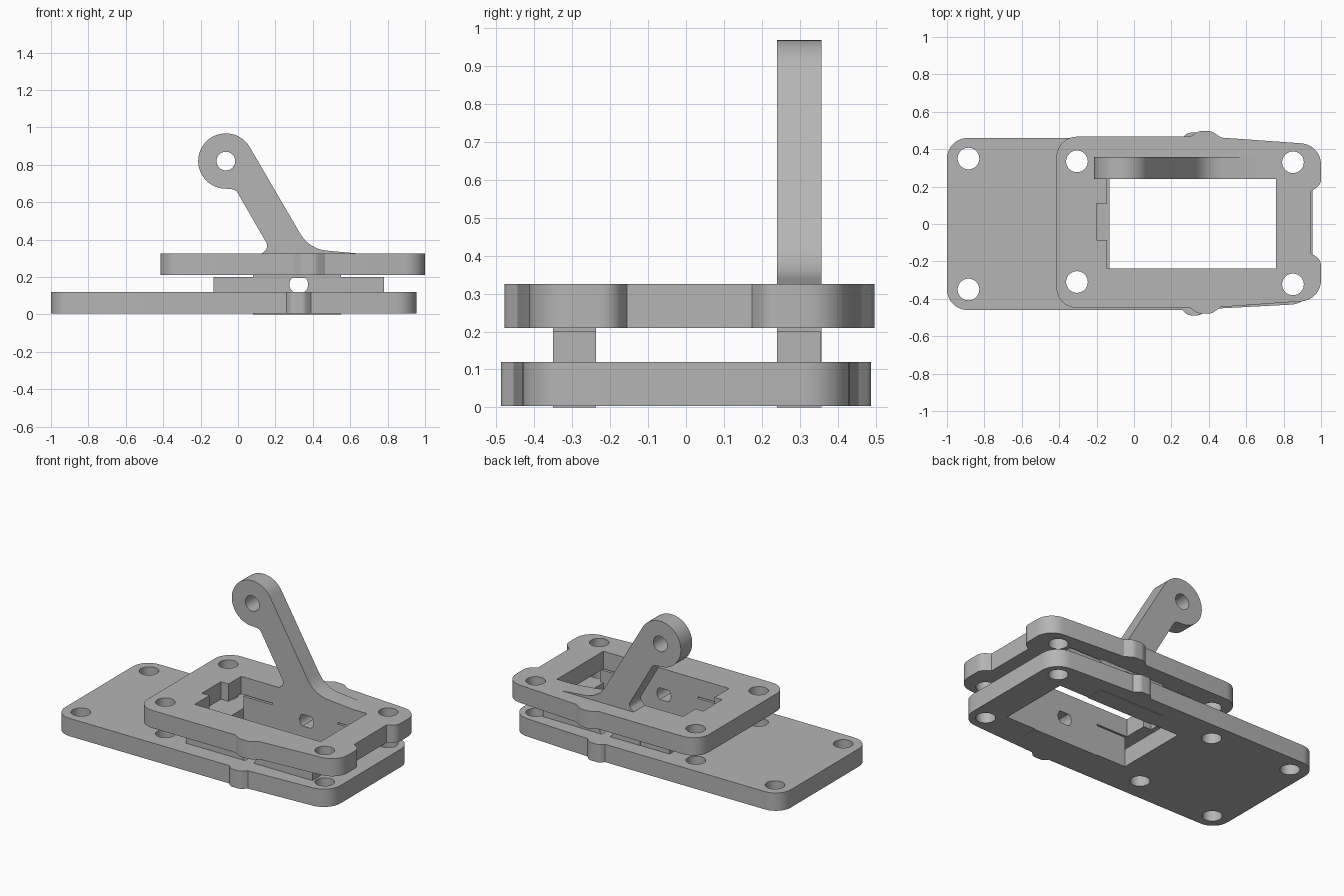
import bpy, bmesh, math
from mathutils import Vector

if "Cube" in bpy.data.objects:
    bpy.data.objects.remove(bpy.data.objects["Cube"], do_unlink=True)

grey = bpy.data.materials.new("plain_grey")
colour = (0.46, 0.46, 0.46, 1)
grey.diffuse_color = colour
grey.use_nodes = True
grey.node_tree.nodes["Principled BSDF"].inputs["Base Color"].default_value = colour


def arc(x, y, r, start=0, end=360, steps=32):
    """Points along a circular arc, angles in degrees."""
    angles = [math.radians(start + (end - start) * i / steps) for i in range(steps + 1)]
    return [(x + r * math.cos(a), y + r * math.sin(a)) for a in angles]


def circle(x, y, r):
    return arc(x, y, r)[:-1]


def rect(x0, x1, y0, y1):
    return [(x0, y0), (x1, y0), (x1, y1), (x0, y1)]


def rounded(corners, steps=8):
    """Closed outline; corners given as (x, y, radius) are filleted."""
    out = []
    for i, c in enumerate(corners):
        p = Vector(c[:2])
        if len(c) < 3 or c[2] == 0:
            out.append(tuple(p))
            continue
        a = Vector(corners[i - 1][:2]) - p
        b = Vector(corners[(i + 1) % len(corners)][:2]) - p
        half = a.angle(b) / 2
        reach = min(c[2] / math.tan(half), a.length * 0.49, b.length * 0.49)
        r = reach * math.tan(half)
        centre = p + (a.normalized() + b.normalized()).normalized() * (r / math.sin(half))
        start = p + a.normalized() * reach - centre
        end = p + b.normalized() * reach - centre
        sweep = math.atan2(start.x * end.y - start.y * end.x, start.dot(end))
        base = math.atan2(start.y, start.x)
        for k in range(steps + 1):
            t = base + sweep * k / steps
            out.append((centre.x + r * math.cos(t), centre.y + r * math.sin(t)))
    return out


def mirrored(half, mid):
    """Close a back-half outline by mirroring it to the front."""
    back = [(x, mid + y, r) for x, y, r in half]
    front = [(x, mid - y, r) for x, y, r in reversed(half)]
    return back + front


def slab(name, loops, low, high, upright=False):
    """Extrude an outline with holes along z, or along y when upright."""
    curve = bpy.data.curves.new(name, 'CURVE')
    curve.dimensions = '2D'
    curve.fill_mode = 'BOTH'
    curve.extrude = (high - low) / 2
    for loop in loops:
        spline = curve.splines.new('POLY')
        spline.points.add(len(loop) - 1)
        for point, (x, y) in zip(spline.points, loop):
            point.co = (x, y, 0, 1)
        spline.use_cyclic_u = True
    obj = bpy.data.objects.new(name, curve)
    bpy.context.collection.objects.link(obj)
    middle = (low + high) / 2
    if upright:
        obj.rotation_euler.x = math.pi / 2
        obj.location.y = middle
    else:
        obj.location.z = middle
    bpy.ops.object.select_all(action='DESELECT')
    obj.select_set(True)
    bpy.context.view_layer.objects.active = obj
    bpy.ops.object.convert(target='MESH')
    obj = bpy.context.object
    bm = bmesh.new()
    bm.from_mesh(obj.data)
    bmesh.ops.remove_doubles(bm, verts=bm.verts, dist=0.0001)
    bmesh.ops.recalc_face_normals(bm, faces=bm.faces)
    bm.to_mesh(obj.data)
    bm.free()
    obj.data.materials.clear()
    obj.data.materials.append(grey)
    bpy.ops.object.shade_smooth_by_angle(angle=math.radians(30))
    return obj


# Screw holes shared by both plates
shared_holes = [circle(x, y, 0.058) for x, y in
                ((-0.305, 0.335), (-0.305, -0.31), (0.85, 0.33), (0.85, -0.323))]

# Base plate with side bumps, six screw holes and a window
base_half = [(-1, 0.46, 0.11), (0.26, 0.46, 0), (0.285, 0.488, 0.04),
             (0.355, 0.488, 0.04), (0.39, 0.455, 0), (0.955, 0.425, 0.12)]
end_holes = [circle(-0.885, y, 0.058) for y in (0.35, -0.35)]
slab("base_plate", [rounded(mirrored(base_half, 0)), rect(-0.13, 0.76, -0.237, 0.24)]
     + shared_holes + end_holes, 0.004, 0.12)

# Upper plate with end ears and a notched window
upper_half = [(-0.415, 0.458, 0.11), (0.3, 0.458, 0), (0.345, 0.488, 0.06),
              (0.415, 0.488, 0.06), (0.465, 0.453, 0), (1.0, 0.415, 0.125),
              (1.0, 0.2, 0.1), (0.945, 0.165, 0)]
window = [(-0.145, -0.237), (0.76, -0.237), (0.76, 0.24), (-0.145, 0.24),
          (-0.145, 0.11), (-0.2, 0.11), (-0.2, -0.085), (-0.145, -0.085)]
slab("upper_plate", [rounded(mirrored(upper_half, 0.009)), window] + shared_holes,
     0.21, 0.325)

# Side rails joining the plates, drilled for the pivot pin
pivot = circle(0.325, 0.16, 0.05)
slab("front_rail", [rect(-0.13, 0.78, 0.01, 0.2), pivot], -0.35, -0.237, True)
slab("back_rail", [rect(-0.13, 0.78, 0.01, 0.2), pivot], 0.24, 0.355, True)
slab("front_pivot_block", [rect(0.08, 0.55, 0, 0.325), pivot], -0.35, -0.237, True)

# Slanted lever arm with a round eye, rooted in the back rail
arm = arc(-0.065, 0.82, 0.148, 30, 272) + rounded(
    [(-0.06, 0.672), (-0.012, 0.668, 0.07), (0.165, 0.36, 0.05), (0.125, 0.323),
     (0.08, 0.323), (0.08, 0), (0.55, 0), (0.55, 0.3), (0.65, 0.325),
     (0.38, 0.35, 0.18), (0.066, 0.894)])[:-1]
slab("lever_arm", [arm, circle(-0.065, 0.82, 0.05), pivot], 0.24, 0.357, True)
